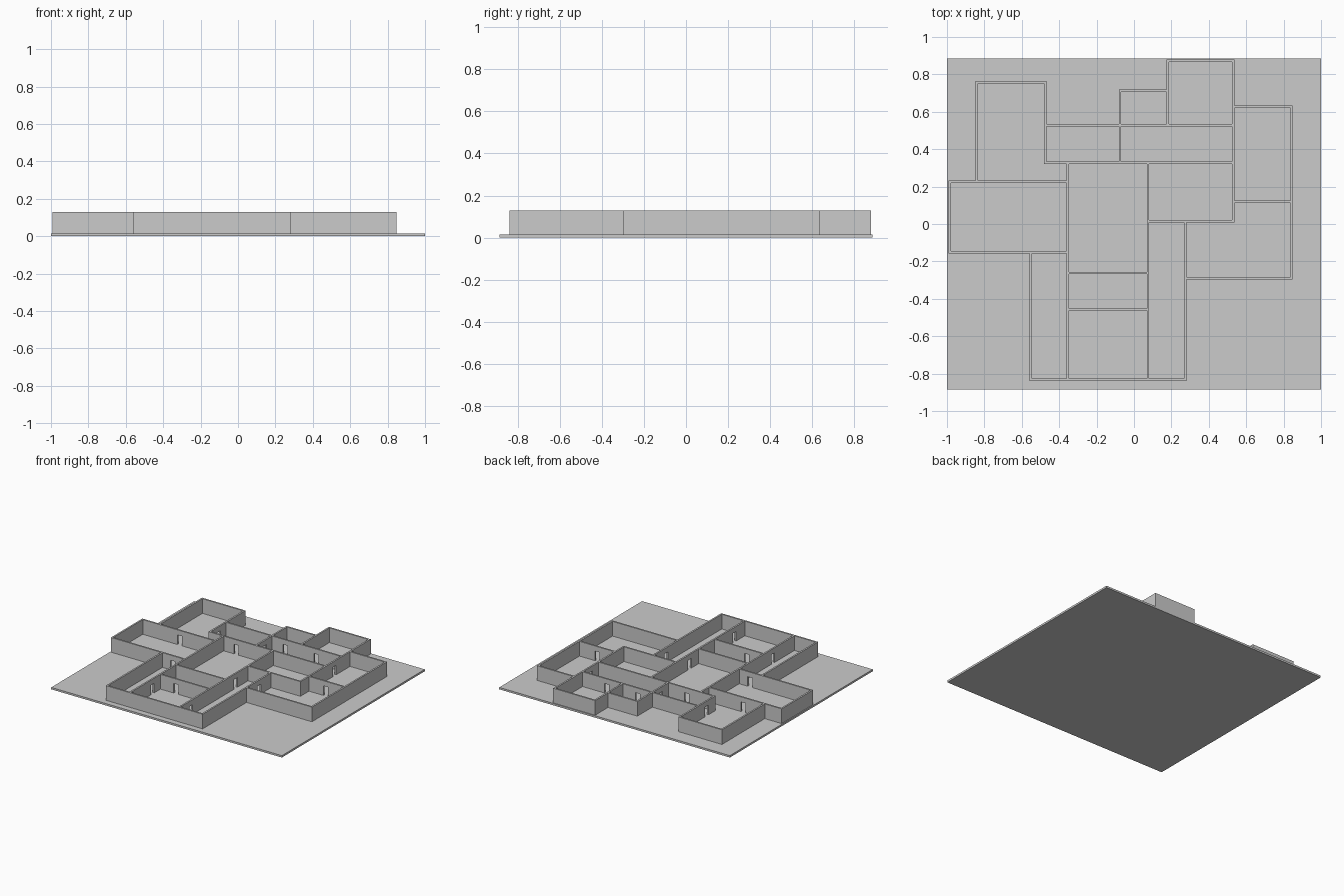
import bpy, bmesh
from mathutils import Vector

if "Cube" in bpy.data.objects:
    bpy.data.objects.remove(bpy.data.objects["Cube"])

T = 0.013                 # wall thickness
FLOOR, TOP = 0.015, 0.13  # wall bottom and top
DOOR_W, DOOR_H = 0.04, 0.075


def finish(name, bm):
    bmesh.ops.recalc_face_normals(bm, faces=bm.faces)
    me = bpy.data.meshes.new(name)
    bm.to_mesh(me)
    bm.free()
    ob = bpy.data.objects.new(name, me)
    bpy.context.collection.objects.link(ob)
    return ob


def wall(name, axis, at, a, b, doors=()):
    """Wall elevation with door notches, extruded through its thickness."""
    prof = [(a, FLOOR)]
    for d in sorted(doors):
        l, r, h = d - DOOR_W / 2, d + DOOR_W / 2, FLOOR + DOOR_H
        prof += [(l, FLOOR), (l, h), (r, h), (r, FLOOR)]
    prof += [(b, FLOOR), (b, TOP), (a, TOP)]
    lo = at - T / 2
    bm = bmesh.new()
    vs = [bm.verts.new((s, lo, z) if axis == 'x' else (lo, s, z)) for s, z in prof]
    face = bm.faces.new(vs)
    ext = bmesh.ops.extrude_face_region(bm, geom=[face], use_keep_orig=True)
    move = Vector((0, T, 0)) if axis == 'x' else Vector((T, 0, 0))
    bmesh.ops.translate(bm, vec=move,
                        verts=[g for g in ext['geom'] if isinstance(g, bmesh.types.BMVert)])
    finish(name, bm)


# Base slab
bm = bmesh.new()
bmesh.ops.create_cube(bm, size=1)
bmesh.ops.scale(bm, vec=(2, 1.77, FLOOR), verts=bm.verts)
bmesh.ops.translate(bm, vec=(0, 0, FLOOR / 2), verts=bm.verts)
finish("floor_slab", bm)

# Walls running along x: y position, start x, end x, door centres
along_x = [
    (0.872, 0.18, 0.53, []),
    (0.757, -0.84, -0.475, []),
    (0.712, -0.075, 0.18, []),
    (0.628, 0.53, 0.842, []),
    (0.527, -0.475, 0.53, [0.045, 0.315]),
    (0.328, -0.475, 0.53, [-0.24]),
    (0.226, -0.986, -0.355, [-0.66]),
    (0.12, 0.53, 0.842, [0.68]),
    (0.014, 0.075, 0.53, []),
    (-0.15, -0.986, -0.355, [-0.455]),
    (-0.262, -0.355, 0.075, []),
    (-0.29, 0.275, 0.842, []),
    (-0.457, -0.355, 0.075, [-0.213]),
    (-0.833, -0.552, 0.275, []),
]
for i, (y, a, b, doors) in enumerate(along_x):
    wall(f"cross_wall_{i + 1}", 'x', y, a - T / 2, b + T / 2, doors)

# Walls running along y: x position, start y, end y, door centres
along_y = [
    (-0.986, -0.15, 0.226, []),
    (-0.84, 0.226, 0.757, []),
    (-0.552, -0.833, -0.15, []),
    (-0.475, 0.328, 0.757, [0.43]),
    (-0.355, -0.833, 0.328, [-0.56]),
    (-0.075, 0.328, 0.712, [0.43]),
    (0.075, -0.833, 0.328, [-0.7, -0.145]),
    (0.18, 0.527, 0.872, []),
    (0.275, -0.833, 0.014, [-0.14]),
    (0.53, 0.014, 0.872, [0.43]),
    (0.842, -0.29, 0.628, []),
]
for i, (x, a, b, doors) in enumerate(along_y):
    wall(f"long_wall_{i + 1}", 'y', x, a + T / 2, b - T / 2, doors)
